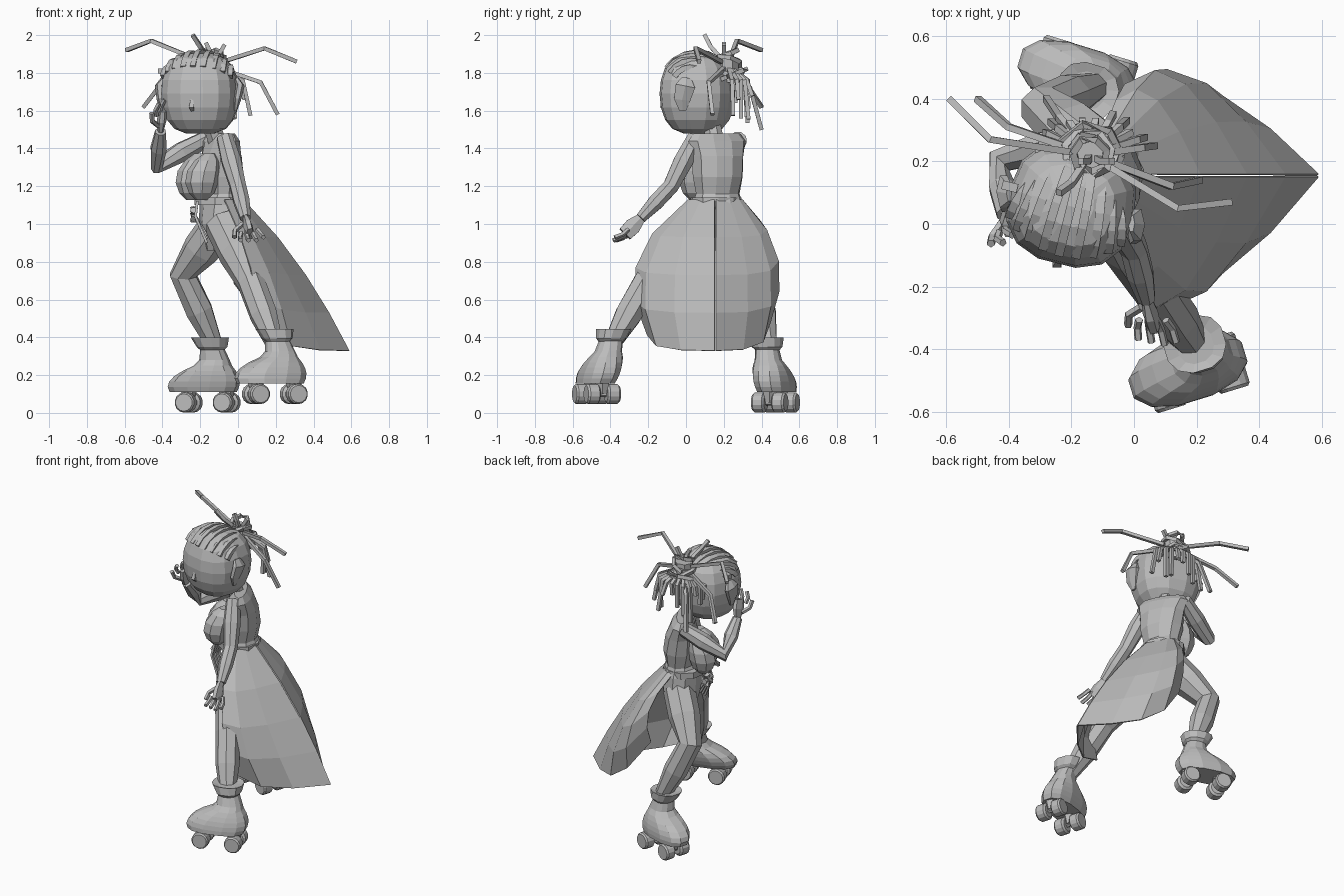
import bpy, bmesh, math, random
from math import sin, cos, pi, radians
from mathutils import Vector

if "Cube" in bpy.data.objects:
    bpy.data.objects.remove(bpy.data.objects["Cube"])
random.seed(4)

shade = 0.5
grey = bpy.data.materials.new("plain_grey")
grey.use_nodes = True
grey.diffuse_color = (shade, shade, shade, 1)
grey.node_tree.nodes["Principled BSDF"].inputs["Base Color"].default_value = grey.diffuse_color


def build(name, rows, closed=True):
    """Skin a list of point rows with quads, capping closed shapes."""
    bm = bmesh.new()
    rows = [[bm.verts.new(point) for point in row] for row in rows]
    count = len(rows[0])
    for lower, upper in zip(rows, rows[1:]):
        for k in range(count if closed else count - 1):
            following = (k + 1) % count
            bm.faces.new((lower[k], lower[following], upper[following], upper[k]))
    if closed:
        bm.faces.new(reversed(rows[0]))
        bm.faces.new(rows[-1])
    bmesh.ops.recalc_face_normals(bm, faces=bm.faces)
    mesh = bpy.data.meshes.new(name)
    bm.to_mesh(mesh)
    bm.free()
    mesh.materials.append(grey)
    ob = bpy.data.objects.new(name, mesh)
    bpy.context.collection.objects.link(ob)
    return ob


def offset(heading, forward, side, up=0):
    """Vector given forward, to the left and up of a heading in degrees."""
    angle = radians(heading)
    return Vector((forward * cos(angle) - side * sin(angle),
                   forward * sin(angle) + side * cos(angle), up))


def ring(centre, depth, width, heading, sides=10, power=1):
    """Horizontal ellipse, boxier as power falls below one."""
    def soft(value):
        return math.copysign(abs(value) ** power, value)
    angles = [2 * pi * (k + .5) / sides for k in range(sides)]
    return [centre + offset(heading, depth * soft(cos(a)), width * soft(sin(a))) for a in angles]


def limb(name, points, radii, sides=6, flat=1):
    """Tube along a path, with one radius or one per point."""
    points = [Vector(point) for point in points]
    if not isinstance(radii, list):
        radii = [radii] * len(points)
    span = points[-1] - points[0]
    thin_axis = min(range(3), key=lambda axis: abs(span[axis]))
    reference = Vector([axis == thin_axis for axis in range(3)])
    rows = []
    for i, (point, radius) in enumerate(zip(points, radii)):
        along = (points[min(i + 1, len(points) - 1)] - points[max(i - 1, 0)]).normalized()
        across = along.cross(reference).normalized()
        depth = along.cross(across) * flat
        angles = [2 * pi * (k + .5) / sides for k in range(sides)]
        rows.append([point + radius * (across * cos(a) + depth * sin(a)) for a in angles])
    return build(name, rows)


def jointed(name, joints, radii):
    """Limb with an extra ring halfway along each bone."""
    joints = [Vector(joint) for joint in joints]
    path = joints[:1]
    for start, end in zip(joints, joints[1:]):
        path += [start.lerp(end, .5), end]
    limb(name, path, radii, sides=8)


# Torso, twisting from the hips to the shoulders
TORSO, TWIST = Vector((-.1, .16, 0)), 205
profile = [(.86, .07, .1), (1, .12, .15), (1.1, .12, .14), (1.16, .09, .12),
           (1.25, .11, .14), (1.36, .1, .15), (1.44, .07, .17), (1.48, .04, .14)]
build("torso", [ring(TORSO + offset(TWIST, .02 * sin(4 * z), 0, z), depth, width, 150 + 40 * z)
                for z, depth, width in profile])
build("belt", [ring(TORSO + Vector((0, 0, z)), .13, .14, TWIST) for z in (1.1, 1.14)])
limb("neck", [TORSO + Vector((0, 0, 1.4)), (-.15, .13, 1.56)], .05, sides=8)
for side, sign in (("left", 1), ("right", -1)):
    tilts = [radians(angle) for angle in range(-70, 71, 28)]
    # The upper half draws back into the chest
    build(side + "_bust", [ring(TORSO + offset(TWIST, .13 - .05 * max(sin(t), 0), sign * .06, 1.25 + .13 * sin(t)),
                                .09 * cos(t), .09 * cos(t), TWIST, sides=8) for t in tilts])

# Head, a rounded box turned a little to one side
FACE = 256


def on_head(forward, side, up):
    return Vector((-.2, .06, 1.69)) + offset(FACE, forward, side, up)


skull = []
for angle in range(-80, 81, 20):
    tilt = radians(angle)
    reach = .205 * cos(tilt) ** .6
    skull.append(ring(on_head(0, 0, .215 * sin(tilt)), reach * .95, reach, FACE, sides=14, power=.8))
build("head", skull)
limb("nose", [on_head(.18, 0, -.03), on_head(.19, 0, -.07), on_head(.17, 0, -.09)], [.01, .02, .01], sides=4)
for side, sign in (("left", 1), ("right", -1)):
    limb(side + "_ear", [on_head(.03, sign * .2, -.09), on_head(.03, sign * .21, -.03),
                         on_head(.01, sign * .22, .04), on_head(.01, sign * .2, .08)],
         [.02, .05, .06, .03], flat=.4)

# Braided rows over the skull, drawn together toward the back
for i in range(9):
    swing = radians((i - 4) * 15)
    path = []
    for k in range(7):
        arc = radians(38 + 17 * k)
        pull = 1 - k * k / 90
        path.append(on_head(.2 * cos(swing) * cos(arc), .21 * sin(swing) * pull,
                            .01 + .21 * cos(swing) ** .7 * sin(arc)))
    limb(f"hair_row_{i}", path, .02, sides=4)

# Bun of stacked angular coils
BUN = Vector((-.14, .22, 1.84))
build("bun_core", [ring(BUN + Vector((0, 0, up)), .06, .06, 0, sides=7) for up in (-.09, .04)])
for i in range(4):
    radius = .1 - .015 * i
    path = []
    for k in range(8):
        turn = 2 * pi * k / 7 + i
        slant = .4 * cos(pi * i) * sin(turn + i)
        path.append(BUN + radius * Vector((cos(turn), sin(turn), slant)) + Vector((0, 0, .04 * i - .06)))
    limb(f"bun_coil_{i}", path, .016, sides=4)

# Long dreads swinging free: bend and tip of each
dreads = [((-.46, .27, 1.97), (-.59, .4, 1.92)), ((-.4, .31, 1.75), (-.5, .4, 1.62)),
          ((.14, .05, 1.93), (.31, .07, 1.86)), ((.12, .12, 1.75), (.21, .14, 1.58)),
          ((-.2, .13, 1.94), (-.24, .1, 2)), ((-.24, .34, 1.72), (-.28, .4, 1.5)),
          ((-.15, .2, 1.92), (-.17, .2, 1.96)), ((-.1, .2, 1.9), (-.07, .2, 1.95))]
# Shorter dreads fanned down the back of the head
for i in range(12):
    fan = i / 4 - 1.4
    around = Vector((.17 * sin(fan), .11 * cos(fan), 0))
    fall = random.uniform(.12, .32)
    dreads.append((BUN + around - Vector((0, 0, .08)),
                   BUN + around * random.uniform(.9, 1.3) - Vector((0, 0, fall))))
for i, (bend, tip) in enumerate(dreads):
    root = BUN.lerp(Vector(bend), .2)
    limb(f"dread_{i}", [root, bend, tip], .015, sides=4)
limb("hair_bead", [on_head(-.01, -.23, .12), on_head(-.01, -.18, .12)], .02, sides=4)


# Arms and hands
def hand(side, wrist, out, across, palm):
    size = 1.2
    wrist = Vector(wrist)
    out, across, palm = [Vector(axis).normalized() * size for axis in (out, across, palm)]
    limb(side + "_palm", [wrist, wrist + out * .05, wrist + out * .1], [.03, .05, .045], flat=.5)
    for k in range(4):
        spread = across * (k - 1.5) * .024
        base = wrist + out * .08 + spread
        length = .08 - .01 * abs(k - 1)
        limb(f"{side}_finger_{k}", [base, base + out * length / 2 + spread * .3,
                                    base + out * length + spread * .4 + palm * .015], .013, sides=5)
    limb(side + "_thumb", [wrist + out * .03 + across * .02, wrist + out * .06 + across * .06,
                           wrist + out * .1 + across * .07], .014, sides=5)


arm_radii = [.045, .055, .045, .045, .03]
left_wrist, right_wrist = (.04, -.24, 1.03), (-.41, .03, 1.49)
jointed("left_arm", [(-.07, .05, 1.46), (0, -.08, 1.2), left_wrist], arm_radii)
jointed("right_arm", [(-.17, .28, 1.45), (-.43, .2, 1.31), right_wrist], arm_radii)
hand("left", left_wrist, out=(.2, -.7, -.7), across=(-1, 0, -.2), palm=(0, -1, 1))
hand("right", right_wrist, out=(.1, -.3, 1), across=(-.7, -.7, -.2), palm=(1, 0, 0))

# Legs: hip, knee and ankle
leg_radii = [.1, .1, .075, .075, .045]
jointed("left_leg", [(-.08, .07, 1), (.07, -.21, .69), (.2, -.4, .35)], leg_radii)
jointed("right_leg", [(-.1, .22, 1), (-.29, .37, .73), (-.12, .44, .35)], leg_radii)


# Roller boots, each leaning sideways toward its ankle
def skate(side, centre, heading, lean):
    def boot_ring(up, shift, length, width):
        middle = Vector(centre) + offset(heading, shift, lean * up, up)
        return ring(middle, length, width, heading, sides=12, power=.85)

    steps = [k / 5 for k in range(6)]
    foot = [boot_ring(.14 * t, .02 - .06 * t * t, .195 * sin(1.2 + 1.4 * t), .1 * sin(1.1 + t)) for t in steps]
    shaft = [boot_ring(.17, -.05, .08, .07), boot_ring(.24, -.04, .06, .06)]
    build(side + "_boot", foot + shaft)
    build(side + "_boot_cuff", [boot_ring(.22, -.04, .06, .06), boot_ring(.24, -.04, .08, .08),
                                boot_ring(.29, -.03, .1, .09), boot_ring(.28, -.03, .06, .06)])
    for end, shift in (("front", .1), ("rear", -.11)):
        hub = Vector(centre) + offset(heading, shift, 0, -.055)
        limb(f"{side}_{end}_axle", [hub + offset(heading, 0, -.09), hub + offset(heading, 0, .09)], .016)
        limb(f"{side}_{end}_truck", [hub, hub + Vector((0, 0, .07))], [.025, .045])
        for place, sign in (("inner", 1), ("outer", -1)):
            path = [hub + offset(heading, 0, sign * reach) for reach in (.02, .03, .08, .09)]
            limb(f"{side}_{end}_wheel_{place}", path, [.04, .054, .054, .046], sides=14)


skate("left", (.19, -.475, .155), heading=197, lean=-.3)
skate("right", (-.165, .475, .11), heading=163, lean=.15)


# Split coat tail, flaring from the waist and trailing behind
def coat_tail(name, sign, flare, lift, columns):
    grid = []
    for s in [k / 3 for k in range(columns)]:
        column = []
        for t in (0, .25, .5, .75, 1):
            width = .14 + flare * sin(2.3 * t ** .85)
            x = .03 - .1 * s + (.56 - .36 * s) * t ** .9 + .03 * sin(pi * t)
            y = .155 + sign * (.005 + width * sin(s * pi / 2))
            column.append((x, y, 1.13 - (.8 - lift * s ** 3) * t))
        grid.append(column)
    tail = build(name, grid, closed=False)
    tail.modifiers.new("thickness", "SOLIDIFY").thickness = .008


coat_tail("left_coat_tail", sign=-1, flare=.29, lift=.08, columns=4)
coat_tail("right_coat_tail", sign=1, flare=.2, lift=.15, columns=5)

# Hip charm with hanging cords
charm = Vector((-.235, .1, 1.05))
for k in range(5):
    turn = k * 2 * pi / 5
    limb(f"charm_petal_{k}", [charm, charm + Vector((0, cos(turn), sin(turn))) * .04], [.01, .02], sides=5)
for k in range(4):
    top = charm + Vector((.02, .025 * k - .04, .07))
    limb(f"charm_cord_{k}", [top, top + Vector((-.01, -.02, -.08)), top + Vector((.05, -.03, .02 * k - .22))],
         .01, sides=4)
